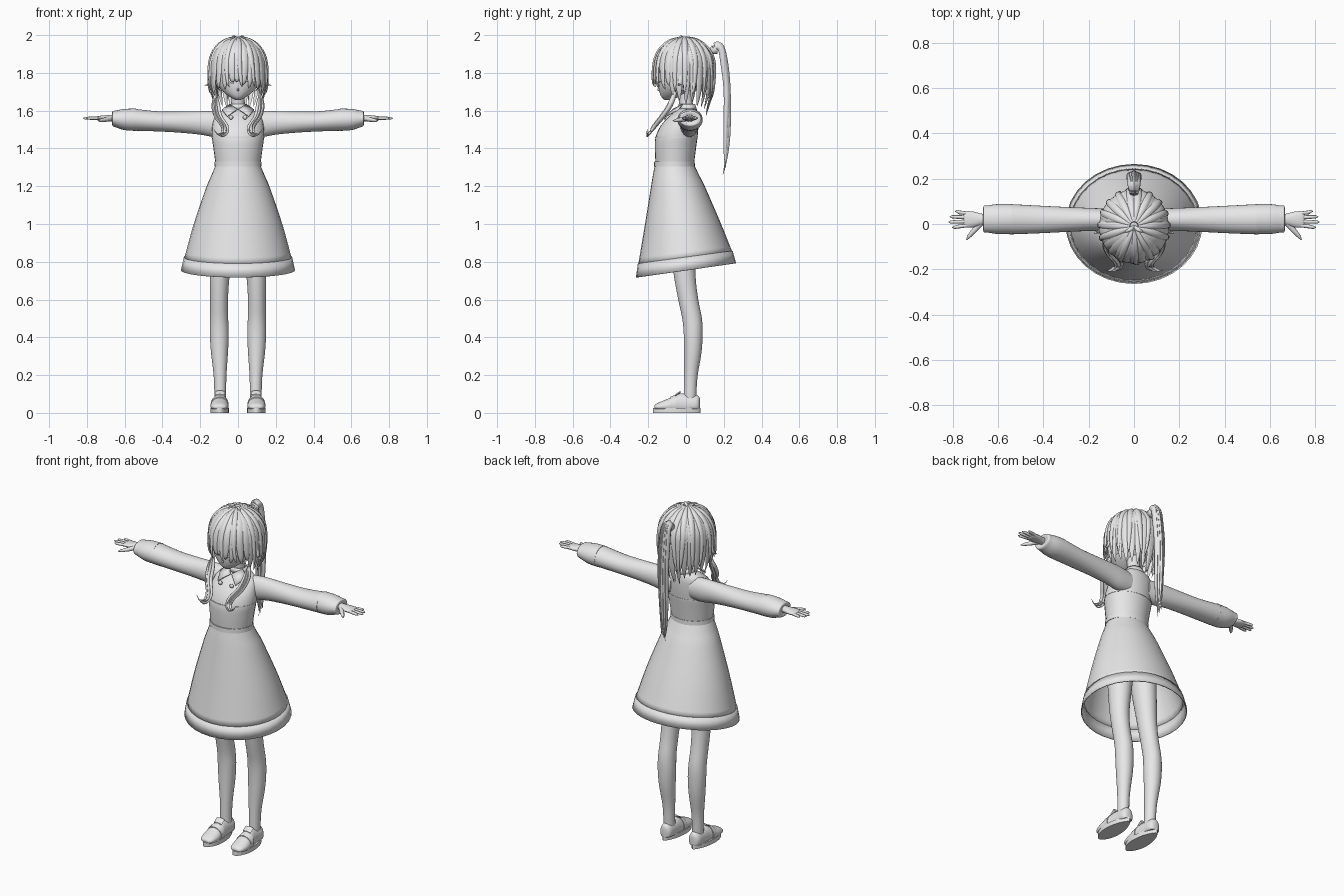
import bpy, bmesh, math, random
from math import sin, cos, pi, radians
from mathutils import Vector

random.seed(4)
if "Cube" in bpy.data.objects:
    bpy.data.objects.remove(bpy.data.objects["Cube"])

grey = bpy.data.materials.new("pale_grey")
grey.use_nodes = True
grey.diffuse_color = (0.8, 0.8, 0.8, 1)
grey.node_tree.nodes["Principled BSDF"].inputs["Base Color"].default_value = (0.8, 0.8, 0.8, 1)


def finish(bm, name, thick=0.0, angle=50):
    """Turn a bmesh into a smooth shaded object."""
    bmesh.ops.recalc_face_normals(bm, faces=bm.faces[:])
    mesh = bpy.data.meshes.new(name)
    bm.to_mesh(mesh)
    bm.free()
    mesh.materials.append(grey)
    ob = bpy.data.objects.new(name, mesh)
    bpy.context.collection.objects.link(ob)
    bpy.ops.object.select_all(action="DESELECT")
    ob.select_set(True)
    bpy.context.view_layer.objects.active = ob
    bpy.ops.object.shade_smooth_by_angle(angle=radians(angle))
    if thick:
        mod = ob.modifiers.new("thickness", "SOLIDIFY")
        mod.thickness = thick
    return ob


def spline(pts, steps):
    """Smooth curve through tuples of any length."""
    out = []
    for i in range(len(pts) - 1):
        a, b, c, d = (pts[min(max(i + k, 0), len(pts) - 1)] for k in (-1, 0, 1, 2))
        for s in range(steps):
            t = s / steps
            out.append(tuple(q + 0.5 * t * (r - p + t * (2*p - 5*q + 4*r - e + t * (3*(q - r) + e - p)))
                             for p, q, r, e in zip(a, b, c, d)))
    return out + [tuple(pts[-1])]


def skin(bm, rings, caps=True):
    rows = [[bm.verts.new(p) for p in ring] for ring in rings]
    n = len(rows[0])
    for lo, hi in zip(rows, rows[1:]):
        for i in range(n):
            bm.faces.new((lo[i], lo[(i + 1) % n], hi[(i + 1) % n], hi[i]))
    if caps:
        bm.faces.new(rows[0])
        bm.faces.new(rows[-1])


def loft(name, rings, axis="z", n=28, steps=4, caps=True, thick=0.0, shape=None):
    """Rings are (x, y, z, radius one, radius two) across the chosen axis."""
    def point(r, a):
        u, v = r[3] * cos(a), r[4] * sin(a)
        off = {"z": (u, v, 0), "x": (0, u, v), "y": (u, 0, v)}[axis]
        p = Vector(r[:3]) + Vector(off)
        return shape(p) if shape else p
    bm = bmesh.new()
    skin(bm, [[point(r, 2 * pi * i / n) for i in range(n)] for r in spline(rings, steps)], caps)
    return finish(bm, name, thick)


HEAD = Vector((0, -0.01, 1.82))


def strand(bm, pts, width, thick, steps=4, blunt=0.45, n=8):
    """Flattened tapering lock along a path, facing away from the head."""
    path = [Vector(p) for p in spline(pts, steps)]
    rings = []
    for i, p in enumerate(path):
        tan = (path[min(i + 1, len(path) - 1)] - path[max(i - 1, 0)]).normalized()
        side = tan.cross(p - HEAD).normalized()
        out = side.cross(tan)
        t = i / (len(path) - 1)
        k = max(0.04, min(1, blunt + 2 * t) * (1 - t ** 3))
        rings.append([p + side * width * k * cos(2*pi*j/n) + out * thick * k * sin(2*pi*j/n)
                      for j in range(n)])
    skin(bm, rings)


def ball(name, loc, radii, keep=None):
    bm = bmesh.new()
    bmesh.ops.create_uvsphere(bm, u_segments=32, v_segments=20, radius=1)
    for v in bm.verts:
        v.co = Vector(loc) + Vector(c * r for c, r in zip(v.co, radii))
    if keep:
        drop = [f for f in bm.faces if not keep(f.calc_center_median())]
        bmesh.ops.delete(bm, geom=drop, context="FACES")
    return finish(bm, name)


# Dress: bodice, belt, flared skirt with a tilted hem and a raised band
loft("bodice", [(0, -.06, 1.3, .117, .1), (0, -.056, 1.4, .13, .109), (0, -.05, 1.46, .138, .111),
                (0, -.034, 1.52, .136, .1), (0, -.012, 1.57, .122, .078), (0, .005, 1.6, .085, .055),
                (0, .008, 1.615, .045, .04)])
loft("belt", [(0, -.061, 1.305, .124, .108), (0, -.061, 1.33, .123, .107)], steps=1)


def tilt(p):
    k = min(1, max(0, (1.25 - p.z) / 0.45))
    return Vector((p.x, p.y, p.z + 0.142 * p.y * k))


loft("skirt", [(0, -.061, 1.315, .117, .103), (0, -.053, 1.26, .14, .122), (0, -.042, 1.19, .17, .145),
               (0, -.02, 1, .235, .2), (0, -.004, .82, .284, .249)],
     n=32, caps=False, thick=.004, shape=tilt)
loft("hem_band", [(0, -.004, .825, .287, .251), (0, 0, .755, .302, .265)],
     n=32, steps=1, caps=False, thick=.006, shape=tilt)

# Neck and face
loft("neck", [(0, .008, 1.58, .045, .042), (0, 0, 1.64, .036, .036), (0, -.01, 1.72, .036, .036)])
loft("face", [(0, -.098, 1.656, .012, .014), (0, -.085, 1.672, .042, .045), (0, -.066, 1.7, .078, .075),
              (0, -.05, 1.74, .108, .097), (0, -.036, 1.8, .124, .112), (0, -.02, 1.87, .125, .125),
              (0, -.01, 1.93, .09, .095), (0, -.01, 1.965, .03, .03)], n=32)
bm = bmesh.new()
for s in (-1, 1):
    strand(bm, [(s*.025, -.147, 1.742), (s*.05, -.139, 1.757), (s*.085, -.113, 1.745)], .005, .004)
finish(bm, "eyelashes")
ball("nose", (0, -.141, 1.712), (.006, .01, .009))

# Collar, buttons and chest seam
for s, side in ((-1, "right"), (1, "left")):
    bm = bmesh.new()
    bm.faces.new([bm.verts.new((s * x, y, z)) for x, y, z in
                  ((.004, -.068, 1.61), (.045, -.02, 1.635), (.085, -.045, 1.607), (.058, -.108, 1.572))])
    bmesh.ops.triangulate(bm, faces=bm.faces[:])
    finish(bm, side + "_collar", .006)
    ball(side + "_button", (s * .037, -.113, 1.565), (.012, .009, .012))
loft("neck_band", [(0, .008, 1.605, .058, .05), (0, .004, 1.635, .046, .044)],
     steps=1, caps=False, thick=.006)
loft("chest_seam", [(0, -.0505, 1.456, .1395, .1125), (0, -.05, 1.464, .1395, .1125)], steps=1)

# Arms and hands
for s, side in ((-1, "right"), (1, "left")):
    loft(side + "_sleeve", [(s*x, y, z, a, b) for x, y, z, a, b in
         ((.06, .012, 1.525, .05, .064), (.13, .018, 1.529, .05, .068), (.2, .02, 1.535, .051, .062),
          (.3, .02, 1.539, .055, .056), (.42, .02, 1.543, .061, .053), (.55, .021, 1.552, .067, .058))],
         axis="x")
    loft(side + "_cuff", [(s*x, .022, z, a, b) for x, z, a, b in
         ((.54, 1.552, .066, .059), (.6, 1.553, .066, .056), (.645, 1.556, .06, .045),
          (.665, 1.558, .056, .038), (.662, 1.558, .03, .02))], axis="x")
    loft(side + "_palm", [(s*x, y, 1.56, a, b) for x, y, a, b in
         ((.63, .02, .024, .02), (.67, .02, .025, .018), (.71, .02, .035, .015),
          (.742, .02, .036, .011), (.752, .02, .03, .006))], axis="x", n=16)
    bm = bmesh.new()
    for k, tip in enumerate((.803, .82, .814, .79)):
        y = -.006 + .0175 * k
        fan = .006 * (k - 1.5)
        skin(bm, [[(s*x, y + fan*f + r*cos(pi*j/4), 1.56 + r*sin(pi*j/4)) for j in range(8)]
                  for x, f, r in ((.735, 0, .0085), (.775, .6, .0085), (tip - .01, 1, .007), (tip, 1, .002))])
    skin(bm, [[(s*(x + r*cos(pi*j/4)*.8), y + r*cos(pi*j/4)*.6, z + r*sin(pi*j/4)) for j in range(8)]
              for x, y, z, r in ((.675, .005, 1.558, .013), (.705, -.028, 1.552, .012),
                                 (.73, -.056, 1.548, .008), (.74, -.07, 1.547, .002))])
    finish(bm, side + "_fingers")

# Legs and loafers
for s, side in ((-1, "right"), (1, "left")):
    loft(side + "_leg", [(s*x, y, z, a, b) for x, y, z, a, b in
         ((.092, .02, .04, .03, .034), (.094, .022, .1, .031, .033), (.095, .026, .2, .034, .036),
          (.098, .036, .32, .045, .046), (.099, .038, .42, .05, .05), (.1, .032, .5, .048, .052),
          (.1, .012, .6, .047, .053), (.097, -.006, .72, .052, .057), (.088, -.014, .86, .062, .068),
          (.075, -.022, 1.02, .072, .08), (.06, -.035, 1.15, .07, .08))])
    loft(side + "_shoe", [(s*x, y, z, a, b) for x, y, z, a, b in
         ((.098, -.168, .03, .02, .008), (.098, -.155, .032, .037, .018), (.098, -.115, .035, .047, .032),
          (.097, -.07, .04, .046, .046), (.095, -.035, .042, .041, .06), (.094, .01, .045, .038, .054),
          (.094, .05, .045, .036, .05), (.094, .068, .045, .026, .042), (.094, .074, .045, .01, .025))],
         axis="y", shape=lambda p: Vector((p.x, p.y, max(p.z, .02))))
    bm = bmesh.new()
    outline = [(s*(.097 + cos(a) * (.049 - .008 * sin(a)) * (1 - .25 * abs(sin(a)) ** 3)),
                -.05 + .126 * sin(a)) for a in (2*pi*i/28 for i in range(28))]
    skin(bm, [[(x, y, z) for x, y in outline] for z in (0, .026)])
    finish(bm, side + "_sole", angle=40)
    loft(side + "_shoe_strap", [(s*.097, y, .042, .048, h) for y, h in ((-.085, .042), (-.055, .054))],
         axis="y", steps=1, shape=lambda p: Vector((p.x, p.y, max(p.z, .02))))
    loft(side + "_shoe_tongue", [(s*.095, y, z, .026, .006) for y, z in ((-.055, .093), (-.028, .112))],
         axis="y", steps=2, n=12)

# Hair: scalp cap with layered locks over it
ball("hair_cap", HEAD, (.143, .153, .16),
     keep=lambda c: c.z > (1.85 if c.y < -.05 else 1.7))


def lock(bm, deg, tip, inset, width, lift=1.0, sway=0.0):
    a = radians(deg)
    r = Vector((.147, .157, .163)) * lift
    pts = [HEAD + Vector((r.x*sin(th)*sin(a), -r.y*sin(th)*cos(a), r.z*cos(th)))
           for th in (.12, .5, .95, 1.4)]
    b = a + sway
    low = HEAD.z - .03
    for f, k in ((.5, (1 + inset) / 2 + .04), (1, inset)):
        pts.append(Vector((r.x*k*sin(a + (b-a)*f), HEAD.y - r.y*k*cos(a + (b-a)*f), low + (tip - low)*f)))
    strand(bm, pts, width, .011)


bm = bmesh.new()
for d in range(-56, 57, 14):
    lock(bm, d, 1.745 + random.uniform(-.02, .015) - abs(d) * .0005, .94, .027,
         sway=random.uniform(-.12, .12))
for d in (-24, 3, 30):
    lock(bm, d, 1.725, .98, .016, 1.03, .1)
finish(bm, "fringe")

bm = bmesh.new()
for s in (-1, 1):
    for d in range(66, 181, 14):
        back = (d - 66) / 114
        lock(bm, s*d, 1.665 - .09*back + random.uniform(-.015, .015), .9 - .16*back, .032)
    for d in range(72, 180, 20):
        back = (d - 66) / 114
        lock(bm, s*d, 1.7 - .06*back, .98 - .1*back, .018, 1.04, random.uniform(-.15, .15))
    # Loose wisps flicking out beside the cheeks
    strand(bm, [(s*.13, -.03, 1.85), (s*.15, -.03, 1.77), (s*.158, -.035, 1.74), (s*.178, -.04, 1.735)],
           .012, .007)
finish(bm, "back_hair")

# Long curled locks in front of the shoulders
bm = bmesh.new()
for s in (-1, 1):
    for k, w in ((0, .016), (.014, .012), (-.014, .01)):
        strand(bm, [(s*.128, -.05, 1.8), (s*.118, -.06, 1.7), (s*(.118 + k), -.085, 1.63),
                    (s*(.105 + k), -.125, 1.57), (s*(.072 + k), -.165, 1.52),
                    (s*(.07 + k), -.19, 1.485), (s*(.095 + k), -.205, 1.47 + k*.5),
                    (s*(.122 + k*.5), -.205, 1.49 + k)], w, .009)
finish(bm, "front_locks")

# Ponytail, its tie and the small tuft on the crown
bm = bmesh.new()
for k in range(-2, 3):
    d = .004 * abs(k)
    strand(bm, [(k*.004, .125, 1.9), (k*.006, .155, 1.945 - d), (k*.008, .185, 1.935 - d),
                (k*.01, .207 - d, 1.85), (k*.011, .222 - d, 1.7), (k*.01, .225 - d*2, 1.5),
                (k*.008, .215 - d, 1.36), (k*.007, .195 + d*2, 1.26 + .02*abs(k))], .014, .018, blunt=.6)
finish(bm, "ponytail")
loft("hair_tie", [(0, .14, 1.92, .02, .02), (0, .155, 1.925, .026, .026), (0, .168, 1.922, .02, .02)],
     axis="y", n=16)
bm = bmesh.new()
for s in (-1, 1):
    strand(bm, [(0, -.01, 1.978), (s*.012, -.02, 1.99), (s*.028, -.03, 1.993), (s*.042, -.038, 1.98)],
           .009, .005)
finish(bm, "crown_tuft")
